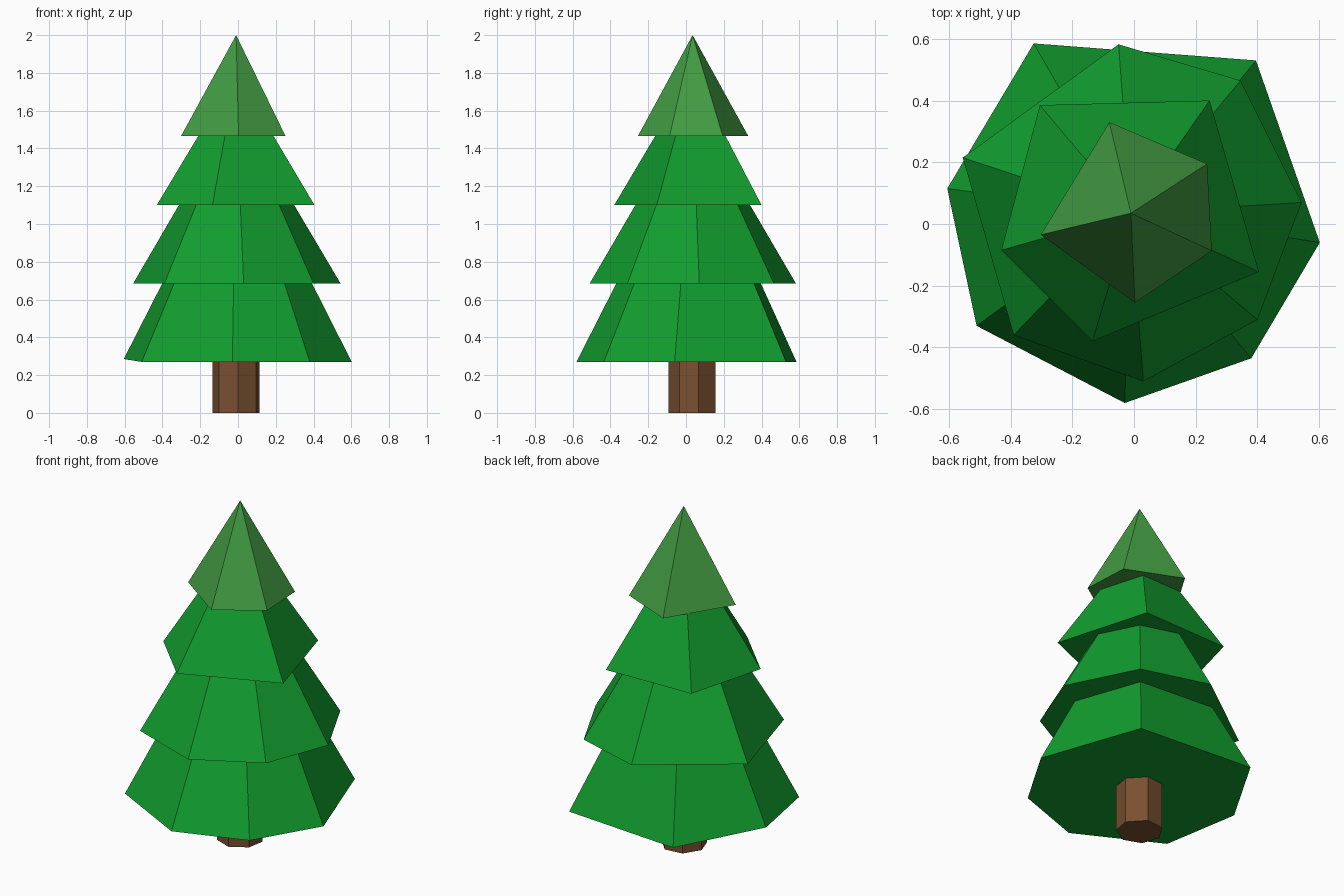
import bpy, bmesh, math

if "Cube" in bpy.data.objects:
    bpy.data.objects.remove(bpy.data.objects["Cube"])

CX, CY = -0.01, 0.035  # tree axis


def material(name, rgb):
    m = bpy.data.materials.new(name)
    m.diffuse_color = (*rgb, 1)
    m.use_nodes = True
    m.node_tree.nodes["Principled BSDF"].inputs["Base Color"].default_value = m.diffuse_color
    return m


leaf = material("leaf", (0.006, 0.34, 0.028))
tip = material("tip_leaf", (0.055, 0.33, 0.055))
bark = material("bark", (0.19, 0.08, 0.03))


def loft(name, base, z0, z1, scale, mat):
    """Closed faceted solid: base outline tapered towards the tree axis (scale 0 = point)."""
    bm = bmesh.new()
    low = [bm.verts.new((p[0], p[1], p[2] if len(p) > 2 else z0)) for p in base]
    bm.faces.new(low)
    n = len(low)
    if scale == 0:
        apex = bm.verts.new((CX, CY, z1))
        for i in range(n):
            bm.faces.new((low[i], low[(i + 1) % n], apex))
    else:
        top = [bm.verts.new((CX + (p[0] - CX) * scale, CY + (p[1] - CY) * scale, z1)) for p in base]
        bm.faces.new(top)
        for i in range(n):
            j = (i + 1) % n
            bm.faces.new((low[i], low[j], top[j], top[i]))
    bmesh.ops.recalc_face_normals(bm, faces=bm.faces[:])
    me = bpy.data.meshes.new(name)
    bm.to_mesh(me)
    bm.free()
    me.materials.append(mat)
    ob = bpy.data.objects.new(name, me)
    bpy.context.collection.objects.link(ob)
    return ob


# Seven-sided trunk
angles = [-33, 14, 71, 122, 174, 224, 275]
loft("trunk", [(CX + 0.127 * math.cos(math.radians(a)), CY + 0.127 * math.sin(math.radians(a)))
               for a in angles], 0, 0.30, 1.0, bark)

# Hand-cut foliage tiers: name, outline, bottom z, top z, z where the slopes would meet
tiers = [
    ("bottom_tier", [(-0.325, 0.585), (0.395, 0.53), (0.602, -0.06), (0.38, -0.435),
                     (-0.03, -0.58), (-0.51, -0.33), (-0.605, 0.115, 0.285)], 0.27, 0.70, 1.48),
    ("lower_middle_tier", [(-0.05, 0.582), (0.345, 0.465), (0.543, 0.07), (0.40, -0.31),
                           (0.03, -0.51), (-0.39, -0.36), (-0.555, 0.215)], 0.685, 1.12, 1.62),
    ("upper_middle_tier", [(-0.305, 0.385), (0.245, 0.40), (0.405, -0.155),
                           (-0.135, -0.38), (-0.43, -0.085)], 1.10, 1.48, 1.80),
]
for name, outline, z0, z1, meet in tiers:
    loft(name, outline, z0, z1, (meet - z1) / (meet - z0), leaf)

# Five-sided pointed tip
loft("treetop", [(-0.08, 0.33), (0.237, 0.195), (0.252, -0.087), (0.003, -0.255), (-0.302, -0.035)],
     1.465, 2.0, 0, tip)
